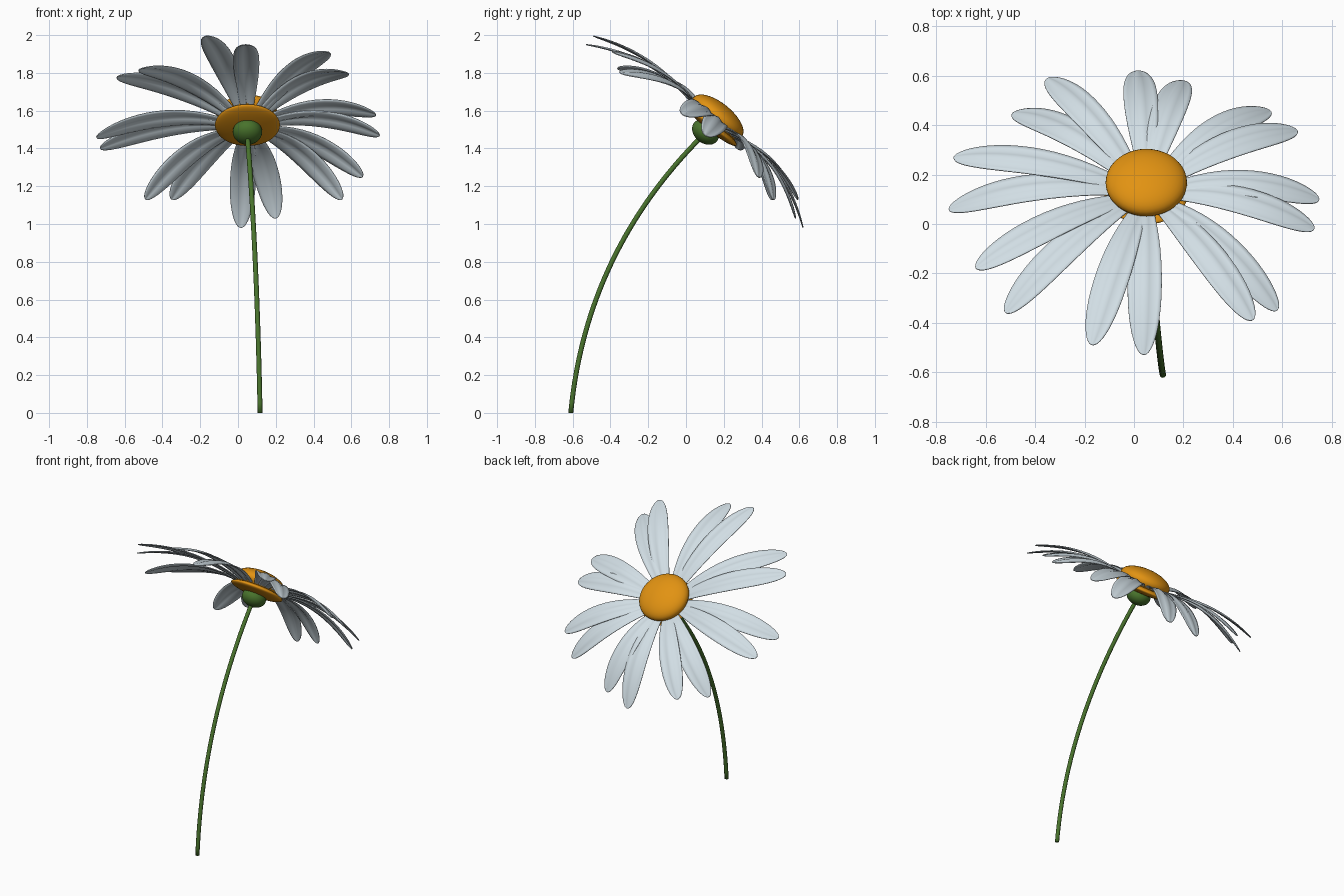
import bpy, bmesh, math
from mathutils import Vector, Matrix

if "Cube" in bpy.data.objects:
    bpy.data.objects.remove(bpy.data.objects["Cube"])

# Materials
def material(name, rgb):
    m = bpy.data.materials.new(name)
    m.diffuse_color = (*rgb, 1)
    m.use_nodes = True
    m.node_tree.nodes["Principled BSDF"].inputs["Base Color"].default_value = m.diffuse_color
    return m

WHITE = material("petal white", (0.64, 0.73, 0.78))
ORANGE = material("pollen orange", (0.76, 0.29, 0.006))
GREEN = material("stem green", (0.065, 0.17, 0.025))

# Flower head frame: tilted towards +y
CENTRE = Vector((0.05, 0.13, 1.52))
TILT = Matrix.Rotation(math.radians(-39), 4, 'X')
N = (TILT @ Vector((0, 0, 1))).normalized()
HEAD = Matrix.Translation(CENTRE) @ TILT

def add_object(name, bm, mat):
    bmesh.ops.recalc_face_normals(bm, faces=bm.faces)
    for f in bm.faces:
        f.smooth = True
    me = bpy.data.meshes.new(name)
    bm.to_mesh(me)
    bm.free()
    me.materials.append(mat)
    ob = bpy.data.objects.new(name, me)
    bpy.context.collection.objects.link(ob)
    return ob

def bezier(a, b, c, t):
    return a * (1 - t) ** 2 + b * 2 * t * (1 - t) + c * t * t

def ellipsoid(name, height, radius, depth, mat):
    bm = bmesh.new()
    bmesh.ops.create_uvsphere(bm, u_segments=40, v_segments=20, radius=1)
    bm.transform(HEAD @ Matrix.Translation((0, 0, height))
                 @ Matrix.Diagonal((radius, radius, depth, 1)))
    return add_object(name, bm, mat)

# Pollen dome, receptacle disc and green calyx
ellipsoid("pollen_dome", 0.06, 0.165, 0.075, ORANGE)
ellipsoid("receptacle", 0.005, 0.172, 0.03, ORANGE)
ellipsoid("calyx", -0.042, 0.078, 0.06, GREEN)

# Curved stem
def stem():
    a, b, c = Vector((0.117, -0.61, 0)), Vector((0.1, -0.53, 0.85)), Vector((0.05, 0.085, 1.465))
    bm = bmesh.new()
    rings, steps, sides = [], 32, 12
    for i in range(steps + 1):
        t = i / steps
        p = bezier(a, b, c, t)
        d = ((b - a) * (1 - t) + (c - b) * t).normalized()
        if i == 0:
            d = Vector((0, 0, 1))
        u = Vector((1, 0, 0)).cross(d).normalized()
        v = d.cross(u)
        rings.append([bm.verts.new(p + 0.013 * (u * math.cos(k * math.tau / sides)
                                                + v * math.sin(k * math.tau / sides)))
                      for k in range(sides)])
    for r, s in zip(rings, rings[1:]):
        for k in range(sides):
            bm.faces.new((r[k], r[(k + 1) % sides], s[(k + 1) % sides], s[k]))
    bm.faces.new(rings[0])
    bm.faces.new(rings[-1])
    return add_object("stem", bm, GREEN)

stem()

# Petals: each arches out of the head and droops to its tip
def half_width(t):
    grow = 0.3 + 0.7 * math.sin(math.pi / 2 * min(t / 0.62, 1))
    close = max(0, (t - 0.62) / 0.38)
    return 0.069 * grow * math.sqrt(max(0.0, 1 - close ** 2.3))

def petal(name, tip):
    tip = Vector(tip)
    flat = tip - CENTRE
    flat -= N * flat.dot(N)
    out = flat.normalized()
    side = N.cross(out)
    base = CENTRE + out * 0.05
    ctrl = base + (flat - out * 0.05) * 0.5 + N * 0.14
    bm = bmesh.new()
    rows, steps, cols = [], 20, 8
    for i in range(steps + 1):
        t = math.sin(math.pi / 2 * i / steps) * 0.9995
        p = bezier(base, ctrl, tip, t)
        w = half_width(t)
        row = []
        for j in range(cols + 1):
            v = 2 * j / cols - 1
            lift = w * (0.07 * math.cos(math.tau * v) - 0.12 * v * v)
            row.append(bm.verts.new(p + side * (w * v) + N * lift))
        rows.append(row)
    for r, s in zip(rows, rows[1:]):
        for j in range(cols):
            bm.faces.new((r[j], s[j], s[j + 1], r[j + 1]))
    ob = add_object(name, bm, WHITE)
    mod = ob.modifiers.new("thickness", 'SOLIDIFY')
    mod.thickness = 0.004
    mod.offset = 0
    return ob

TIPS = [(0.015, 0.62, 0.98), (0.20, 0.58, 1.03), (0.55, 0.46, 1.13), (0.66, 0.38, 1.25),
        (0.75, 0.10, 1.47), (0.73, -0.02, 1.58), (0.58, -0.35, 1.80), (0.48, -0.39, 1.91),
        (0.04, -0.53, 1.95), (-0.17, -0.49, 1.995), (-0.52, -0.36, 1.82), (-0.64, -0.18, 1.78),
        (-0.75, 0.06, 1.46), (-0.73, 0.27, 1.40), (-0.49, 0.45, 1.13), (-0.35, 0.59, 1.13)]
for i, tip in enumerate(TIPS):
    petal(f"petal_{i + 1}", tip)
